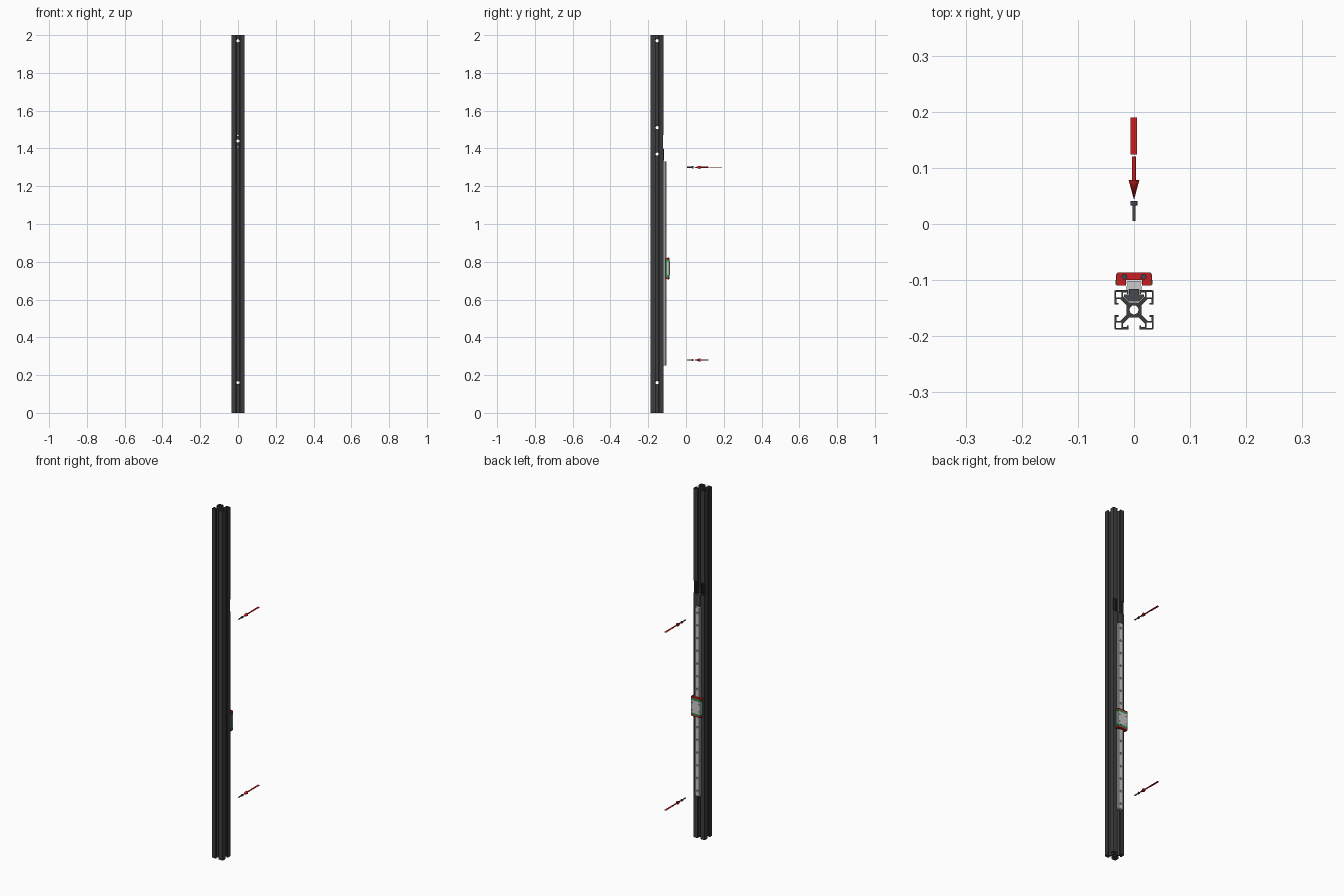
import bpy, bmesh, math
from mathutils import Matrix, Vector

if "Cube" in bpy.data.objects:
    bpy.data.objects.remove(bpy.data.objects["Cube"])

CY = -0.153                      # centre line of the extrusion in y
H = 0.035                        # half width of the extrusion


def material(name, rgb):
    m = bpy.data.materials.new(name)
    m.diffuse_color = (*rgb, 1)
    m.use_nodes = True
    m.node_tree.nodes["Principled BSDF"].inputs["Base Color"].default_value = m.diffuse_color
    return m


DARK = material("dark_anodised", (0.045, 0.045, 0.048))
BLACK = material("black_steel", (0.06, 0.065, 0.075))
RED = material("red", (0.6, 0.012, 0.015))
GREEN = material("green", (0.03, 0.3, 0.08))


def finish(bm, name, mat=None):
    bmesh.ops.recalc_face_normals(bm, faces=bm.faces)
    me = bpy.data.meshes.new(name)
    bm.to_mesh(me)
    bm.free()
    ob = bpy.data.objects.new(name, me)
    bpy.context.collection.objects.link(ob)
    if mat:
        me.materials.append(mat)
    return ob


def prism(name, pts, z0, z1, mat=None):
    """Outline in x, y pulled up from z0 to z1."""
    bm = bmesh.new()
    f = bm.faces.new([bm.verts.new((x, y, z0)) for x, y in pts])
    r = bmesh.ops.extrude_face_region(bm, geom=[f])
    vs = [v for v in r["geom"] if isinstance(v, bmesh.types.BMVert)]
    bmesh.ops.translate(bm, verts=vs, vec=(0, 0, z1 - z0))
    return finish(bm, name, mat)


def box(name, x0, x1, y0, y1, z0, z1, mat=None):
    return prism(name, [(x0, y0), (x1, y0), (x1, y1), (x0, y1)], z0, z1, mat)


def rod(name, a, b, r1, r2=None, mat=None, n=24):
    """Cylinder or cone from point a to point b."""
    a, b = Vector(a), Vector(b)
    d = b - a
    bm = bmesh.new()
    m = Matrix.Translation((a + b) / 2) @ d.to_track_quat('Z', 'Y').to_matrix().to_4x4()
    bmesh.ops.create_cone(bm, cap_ends=True, segments=n, radius1=r1,
                          radius2=r1 if r2 is None else r2, depth=d.length, matrix=m)
    return finish(bm, name, mat)


def cut(ob, cutters):
    for c in cutters:
        c.hide_render = True
        mod = ob.modifiers.new("cut", 'BOOLEAN')
        mod.operation, mod.solver, mod.object = 'DIFFERENCE', 'EXACT', c
        bpy.context.view_layer.objects.active = ob
        bpy.ops.object.modifier_apply(modifier=mod.name)
        bpy.data.objects.remove(c)


def mirrored(half):
    """Complete an outline from its right half."""
    return half + [(-x, y) for x, y in reversed(half)]


# slotted extrusion: one eighth outline, mirrored on the diagonal, turned four times
eighth = [(.0085, .0135), (.0195, .0245), (.0195, .031), (.0125, .031), (.0125, .028),
          (.0095, .028), (.0095, H), (.0325, H)]
side = eighth + [(.0343, .0343)] + [(y, x) for x, y in reversed(eighth)]
outline = []
for k in range(4):
    outline += side
    side = [(y, -x) for x, y in side]
post = prism("slotted_post", [(x, y + CY) for x, y in outline], 0, 2, DARK)

# bore, corner cells, cross holes and milled notch
holes = [rod("c", (0, CY, -.1), (0, CY, 2.1), .008, n=32)]
for sx in (-1, 1):
    for sy in (-1, 1):
        x, y = sx * .0272, CY + sy * .0272
        holes.append(box("c", x - .0048, x + .0048, y - .0048, y + .0048, -.1, 2.1))
for z, r in ((.16, .0085), (1.44, .0085), (1.97, .0085), (1.41, .004), (1.47, .004)):
    holes.append(rod("c", (0, CY - .06, z), (0, CY + .06, z), r))
for z in (.16, 1.37, 1.51, 1.97):
    holes.append(rod("c", (-.06, CY, z), (.06, CY, z), .0085))
holes.append(box("c", -.05, .05, CY + .0305, CY + .06, 1.40, 1.47))
cut(post, holes)

# slot nuts behind the rail and a dark stop block above it
nut = mirrored([(.009, .0145), (.018, .024), (.018, .0278), (.009, .0278), (.009, .0345)])
nut = [(x, y + CY) for x, y in nut]
for i, z in enumerate((.28, .79, 1.30)):
    prism(f"slot_nut_{i + 1}", nut, z - .02, z + .02)
prism("rail_stop", [(x, y + (.003 if y > CY + .03 else 0)) for x, y in nut], 1.335, 1.398, BLACK)

# linear guide rail with waisted sides and counterbored holes
R0, R1 = CY + H, -0.102
rail = prism("guide_rail", mirrored([(.0135, R0), (.0135, R0 + .007), (.0115, R0 + .0085),
                                     (.0115, R0 + .011), (.0135, R0 + .0125),
                                     (.0135, R1 - .001), (.0125, R1)]), .25, 1.33)
bores = []
for i in range(15):
    z = .28 + i * 1.02 / 14
    bores.append(rod("c", (0, R1 - .008, z), (0, R1 + .01, z), .0056, n=16))
    bores.append(rod("c", (0, R0 - .01, z), (0, R1 - .004, z), .0033, n=16))
cut(rail, bores)


# carriage straddling the rail: steel body, green retainers, red end caps
def saddle(w, bottom, top, gap):
    return mirrored([(gap, R1 + .002), (gap, bottom), (w - .002, bottom), (w, bottom + .002),
                     (w, top - .004), (w - .003, top)])[::-1]


ZC = .765
body = prism("carriage_body", saddle(.032, -.110, -.086, .0145), ZC - .036, ZC + .036)
cut(body, [rod("c", (x, -.094, ZC + dz), (x, -.08, ZC + dz), .003, n=16)
           for x in (-.021, .021) for dz in (-.021, .021)])
for s, tag in ((-1, "lower"), (1, "upper")):
    for name, d0, d1, w, top, mat in (("end_block", .036, .047, .0315, -.0868, GREEN),
                                      ("end_cap", .047, .055, .0315, -.0868, RED)):
        z0, z1 = sorted((ZC + s * d0, ZC + s * d1))
        prism(f"{tag}_{name}", saddle(w, -.1095, top, .0142), z0, z1, mat)
    for x in (-.017, .017):
        rod(f"{tag}_cap_screw", (x, -.094, ZC + s * .054), (x, -.094, ZC + s * .058),
            .005, mat=BLACK)
for s in (-1, 1):
    x0, x1 = sorted((s * .0315, s * .033))
    box("ball_retainer", x0, x1, -.108, -.100, ZC - .046, ZC + .046, GREEN)

# loose socket screws with pointing arrows and blank tags
for tag, z in (("lower", .28), ("upper", 1.30)):
    rod(f"{tag}_screw_shank", (0, .005, z), (0, .034, z), .0031, mat=BLACK)
    head = rod(f"{tag}_screw_head", (0, .033, z), (0, .041, z), .006, mat=BLACK)
    cut(head, [rod("c", (0, .037, z), (0, .05, z), .003, n=6)])
    rod(f"{tag}_arrow_head", (0, .078, z), (0, .043, z), .0095, 0.0, RED)
    rod(f"{tag}_arrow_shaft", (0, .077, z), (0, .12, z), .0035, mat=RED)
    box(f"{tag}_blank_tag", -.006, .005, .124, .19, z - .0008, z + .0008, RED)

# smooth the round parts, keep hard edges
bpy.ops.object.select_all(action='SELECT')
bpy.context.view_layer.objects.active = post
bpy.ops.object.shade_smooth_by_angle(angle=math.radians(30))
bpy.ops.object.select_all(action='DESELECT')
